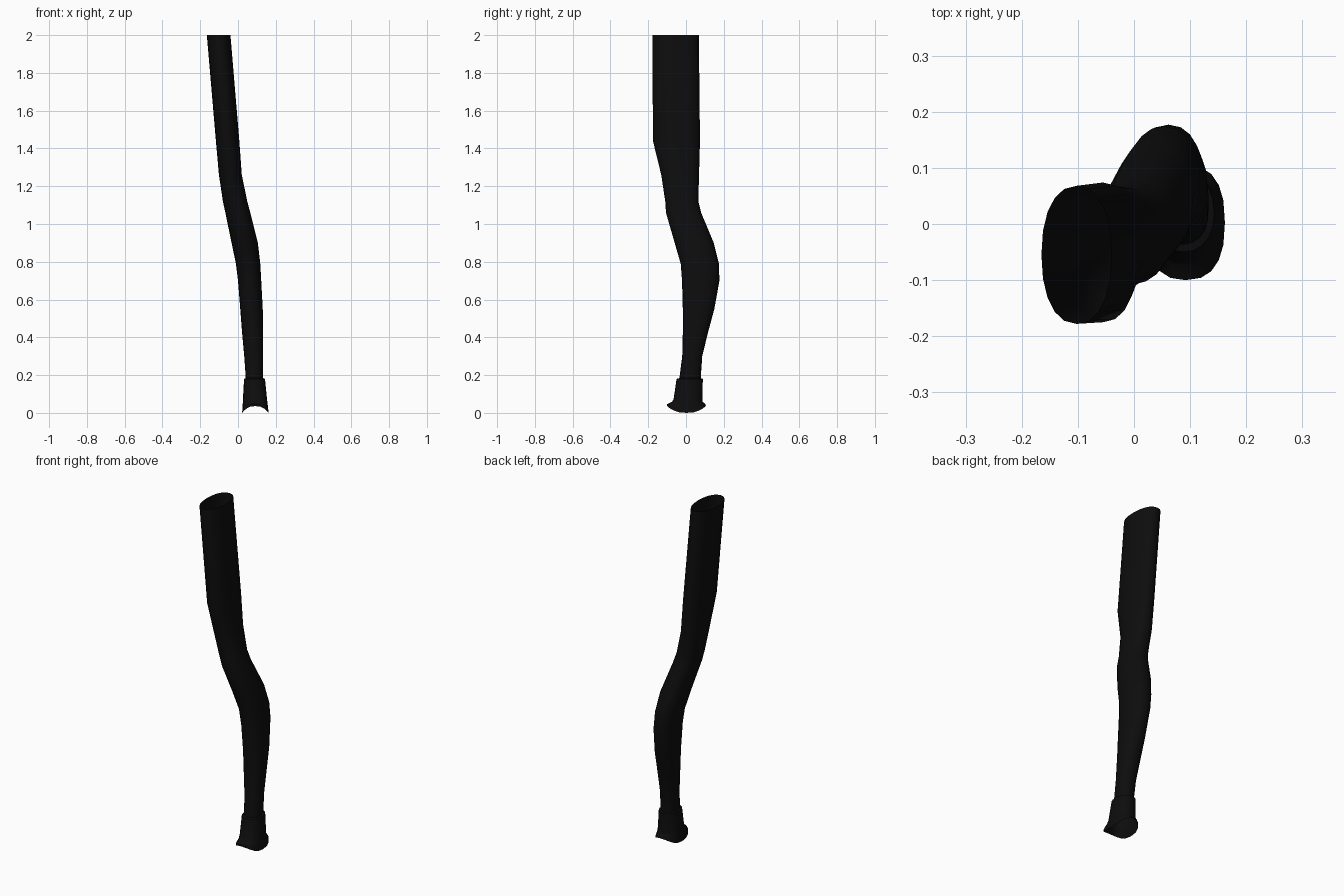
import bpy, bmesh, math

black = bpy.data.materials.new("black_cloth")
black.diffuse_color = (0.004, 0.004, 0.004, 1)
SIDES = 20


def spow(v, p):
    return math.copysign(abs(v) ** p, v)


def loft(name, sections):
    """Open tube through oval sections: z, x0, x1, y0, y1, roundness power, hem lift."""
    bm = bmesh.new()
    rings = []
    for z, x0, x1, y0, y1, p, lift in sections:
        ring = []
        for i in range(SIDES):
            a = 2 * math.pi * i / SIDES
            c, s = math.cos(a), math.sin(a)
            ring.append(bm.verts.new(((x0 + x1) / 2 + (x1 - x0) / 2 * spow(c, p),
                                      (y0 + y1) / 2 + (y1 - y0) / 2 * spow(s, p),
                                      z + lift * s * s)))
        rings.append(ring)
    for a, b in zip(rings, rings[1:]):
        for i in range(SIDES):
            j = (i + 1) % SIDES
            bm.faces.new((a[i], a[j], b[j], b[i]))
    mesh = bpy.data.meshes.new(name)
    bm.to_mesh(mesh)
    bm.free()
    obj = bpy.data.objects.new(name, mesh)
    bpy.context.collection.objects.link(obj)
    mesh.materials.append(black)
    bpy.ops.object.select_all(action='DESELECT')
    obj.select_set(True)
    bpy.context.view_layer.objects.active = obj
    bpy.ops.object.shade_smooth_by_angle(angle=math.radians(40))


# Bent leg tube, thick at the top and slim at the ankle
leg = [
    (0.16, 0.042, 0.133, -0.036, 0.079),
    (0.20, 0.040, 0.133, -0.033, 0.079),
    (0.30, 0.033, 0.133, -0.020, 0.086),
    (0.42, 0.022, 0.133, -0.017, 0.115),
    (0.55, 0.012, 0.131, -0.017, 0.150),
    (0.70, 0.000, 0.123, -0.021, 0.177),
    (0.79, -0.011, 0.118, -0.028, 0.174),
    (0.90, -0.034, 0.105, -0.060, 0.147),
    (1.06, -0.067, 0.065, -0.106, 0.080),
    (1.12, -0.080, 0.049, -0.110, 0.065),
    (1.26, -0.101, 0.020, -0.131, 0.069),
    (1.44, -0.117, 0.007, -0.175, 0.074),
    (2.00, -0.165, -0.040, -0.178, 0.068),
]
loft("leg", [s + (0.9, 0) for s in leg])

# Wider ankle cuff with a saddle-shaped flared hem
cuff = [
    (0.000, 0.022, 0.162, -0.100, 0.105, 0.80, 0.036),
    (0.020, 0.023, 0.160, -0.100, 0.103, 0.80, 0.026),
    (0.045, 0.025, 0.157, -0.074, 0.088, 0.85, 0.014),
    (0.070, 0.026, 0.154, -0.066, 0.087, 0.90, 0),
    (0.180, 0.032, 0.143, -0.050, 0.089, 0.90, 0),
    (0.184, 0.042, 0.132, -0.036, 0.079, 0.90, 0),
]
loft("ankle_cuff", cuff)
